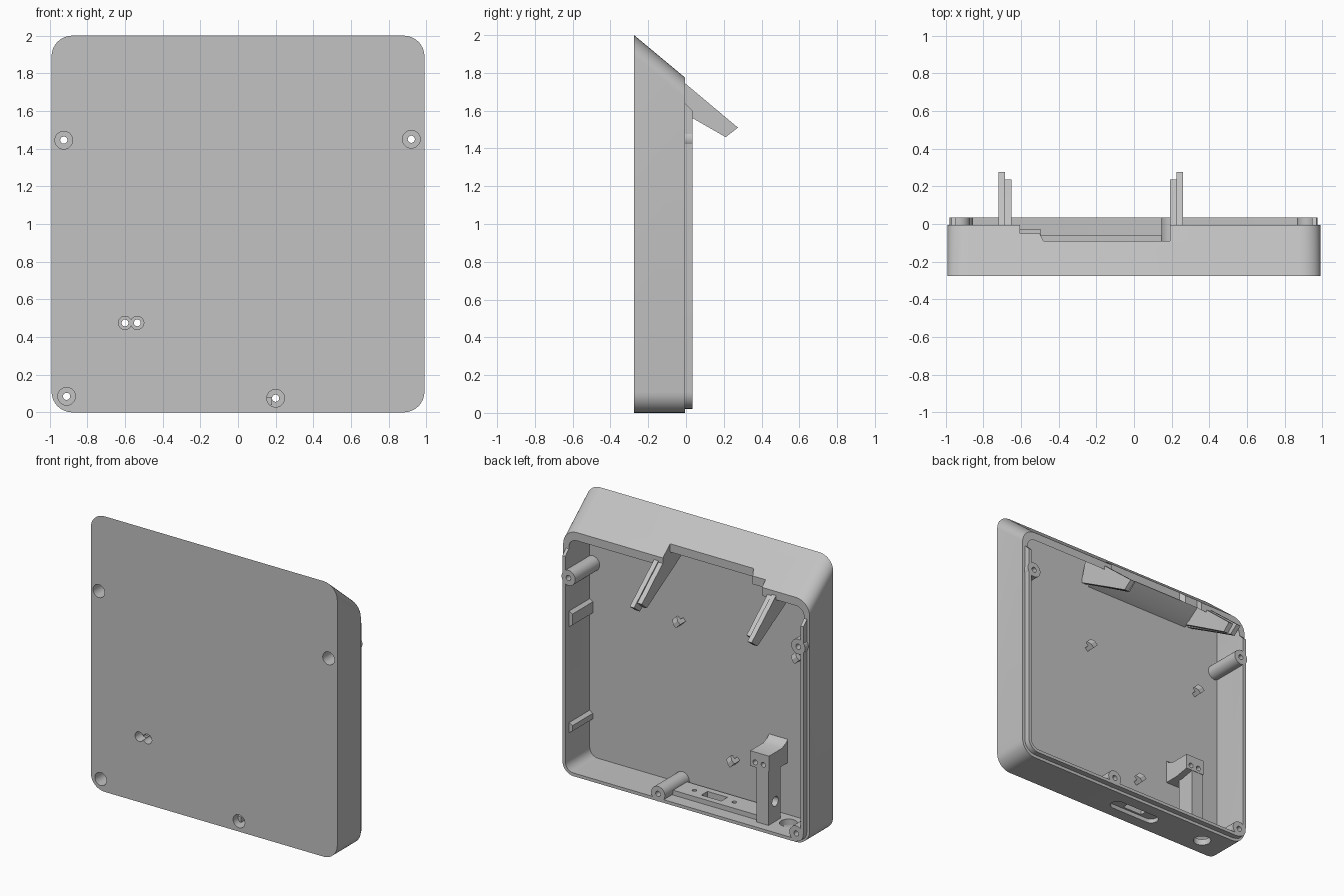
import bpy, bmesh, math
from mathutils import Matrix, Vector

old = bpy.data.objects.get("Cube")
if old:
    bpy.data.objects.remove(old)

grey = bpy.data.materials.new("light grey plastic")
grey.use_nodes = True
COLOUR = (0.54, 0.54, 0.54, 1)
grey.diffuse_color = COLOUR
grey.node_tree.nodes["Principled BSDF"].inputs["Base Color"].default_value = COLOUR


def finish(name, bm):
    bmesh.ops.recalc_face_normals(bm, faces=bm.faces)
    mesh = bpy.data.meshes.new(name)
    bm.to_mesh(mesh)
    bm.free()
    mesh.materials.append(grey)
    ob = bpy.data.objects.new(name, mesh)
    bpy.context.collection.objects.link(ob)
    return ob


def loft(name, rings, closed=False):
    """Skin a list of equal rings; cap the ends, or join them when closed."""
    bm = bmesh.new()
    rows = [[bm.verts.new(p) for p in ring] for ring in rings]
    n = len(rows[0])
    pairs = list(zip(rows, rows[1:]))
    if closed:
        pairs.append((rows[-1], rows[0]))
    else:
        bm.faces.new(rows[0])
        bm.faces.new(rows[-1])
    for a, b in pairs:
        for i in range(n):
            j = (i + 1) % n
            bm.faces.new((a[i], a[j], b[j], b[i]))
    return finish(name, bm)


def prism(name, pts, axis, lo, hi):
    def place(p, d):
        return {"x": (d, p[0], p[1]), "y": (p[0], d, p[1]), "z": (p[0], p[1], d)}[axis]
    return loft(name, [[place(p, d) for p in pts] for d in (lo, hi)])


def box(name, x, y, z):
    return prism(name, [(x[0], y[0]), (x[1], y[0]), (x[1], y[1]), (x[0], y[1])], "z", *z)


def rod(name, centre, r, axis, lo, hi, stretch=0, n=32):
    """Cylinder, or a stadium when stretched along its first axis."""
    pts = []
    for i in range(n):
        t = math.tau * (i + 0.5) / n
        push = math.copysign(stretch, math.cos(t))
        pts.append((centre[0] + r * math.cos(t) + push, centre[1] + r * math.sin(t)))
    return prism(name, pts, axis, lo, hi)


def cut(ob, cutters):
    bpy.context.view_layer.objects.active = ob
    for c in cutters:
        m = ob.modifiers.new("cut", "BOOLEAN")
        m.operation = "DIFFERENCE"
        m.solver = "EXACT"
        m.object = c
        bpy.ops.object.modifier_apply(modifier=m.name)


def outline(y, inset, top, segs=8):
    r = 0.11 - inset
    half = 0.99 - inset - r
    ring = []
    for k, (cx, cz) in enumerate(((half, top - r), (-half, top - r),
                                  (-half, inset + r), (half, inset + r))):
        for i in range(segs + 1):
            t = math.pi / 2 * (k + i / segs)
            ring.append((cx + r * math.cos(t), y, cz + r * math.sin(t)))
    return ring


FRONT, FLOOR, RIM, LIP = -0.275, -0.245, -0.005, 0.035

# Shell: hollow tray with a sloping top wall, open at the back
shell = loft("shell", [outline(FRONT, 0, 2), outline(RIM, 0, 1.775),
                       outline(RIM, 0.045, 1.715), outline(FLOOR, 0.045, 1.915)])

# Raised lip round the sides and bottom of the rim
lip = loft("rim_lip", [outline(RIM, 0.022, 1.75), outline(LIP, 0.022, 1.75),
                       outline(LIP, 0.045, 1.715), outline(RIM, 0.045, 1.715)], True)
lip_trim = prism("lip_trim", [(-0.02, 1.655), (0.1, 1.535), (0.1, 2), (-0.02, 2)], "x", -1.2, 1.2)
cut(lip, [lip_trim])

# Screw bosses with webs to the nearest wall
screws = [(-0.925, 1.445), (0.92, 1.45), (-0.91, 0.085), (0.2, 0.075)]
cutters = [lip_trim]
for i, (x, z) in enumerate(screws):
    boss = rod(f"screw_boss_{i + 1}", (x, z), 0.055, "y", -0.26, LIP)
    bore = rod("bore", (x, z), 0.019, "y", -0.4, 0.2)
    sink = rod("sink", (x, z), 0.047, "y", -0.4, -0.16)
    cut(boss, [bore, sink])
    cut(shell, [bore, sink])
    cut(lip, [bore])
    cutters += [bore, sink]

# Notch in the sloping top wall
notch = prism("notch", [(-0.605, 0.1), (-0.605, -0.05), (-0.5, -0.05), (-0.48, -0.09),
                        (0.19, -0.09), (0.19, 0.1)], "z", 1.6, 2.1)

# Connector slot and cable hole in the bottom wall
recess = rod("recess", (-0.12, -0.14), 0.05, "z", -0.1, 0.03, 0.15)
port = box("port", (-0.21, -0.05), (-0.175, -0.105), (-0.2, 0.2))
cable = rod("cable", (-0.725, -0.14), 0.06, "z", -0.1, 0.06)
pins = [rod("pin", (x, -0.14), 0.015, "z", 0.06, 0.2) for x in (0.03, -0.29)]
cut(shell, [notch, recess, port, cable])
plate = box("connector_plate", (-0.54, 0.18), (-0.22, -0.06), (0.04, 0.08))
cut(plate, [port] + pins)
cutters += [notch, recess, port, cable] + pins

# Sensor post with a head that flares into the front wall
head = prism("sensor_head", [(-0.255, 0.6), (-0.225, 0.57), (-0.18, 0.55), (-0.03, 0.55),
                             (-0.03, 0.44), (-0.14, 0.42), (-0.255, 0.42)], "x", -0.645, -0.495)
post = box("sensor_post", (-0.64, -0.545), (-0.17, -0.032), (0.04, 0.445))
post_hole = rod("post_hole", (-0.11, 0.19), 0.035, "x", -0.8, -0.59)
cut(post, [post_hole])
cutters.append(post_hole)
for x in (-0.6, -0.535):
    eye = rod("eye", (x, 0.475), 0.018, "y", -0.4, 0.1)
    eye_sink = rod("eye_sink", (x, 0.475), 0.035, "y", -0.4, -0.2)
    for part in (shell, head):
        cut(part, [eye, eye_sink])
    cutters += [eye, eye_sink]

# Pair of stepped support arms reaching out of the back
long_arm = [(-0.2, 1.9), (-0.005, 1.745), (0.275, 1.51), (0.21, 1.46), (0.035, 1.56), (-0.25, 1.72)]
short_arm = [(-0.2, 1.89), (-0.005, 1.735), (0.235, 1.53), (0.18, 1.48), (0.035, 1.565), (-0.25, 1.73)]
for side, centre in ((-1, -0.685), (1, 0.225)):
    label = "left" if side > 0 else "right"
    for name, pts, a, b in (("arm", long_arm, 0, 0.035), ("arm_rail", short_arm, -0.035, 0)):
        lo, hi = sorted((centre + side * a, centre + side * b))
        prism(f"{label}_{name}", pts, "x", lo, hi)

# Shelf under the top wall between the arms
prism("arm_shelf", [(-0.26, 1.93), (-0.26, 1.7), (-0.19, 1.73), (-0.1, 1.795)], "x", -0.66, 0.2)

# Ribs on the left inner wall
for i, (z0, z1) in enumerate(((0.3, 0.38), (1.07, 1.19))):
    prism(f"wall_rib_{i + 1}", [(0.95, z0), (0.92, z0 + 0.02), (0.92, z1 - 0.02), (0.95, z1)],
          "y", -0.25, -0.01)

# Small hooks on the inside of the front wall
for i, (x, z) in enumerate(((0.205, 1.225), (-0.23, 0.33), (-0.75, 1.22))):
    hook = prism(f"hook_{i + 1}", [(-0.25, -0.02), (-0.18, -0.02), (-0.18, 0.01), (-0.2, 0.04),
                                   (-0.215, 0.04), (-0.215, 0.01), (-0.25, 0.01)], "x", -0.025, 0.025)
    hook.data.transform(Matrix.Translation(Vector((x, 0, z))) @ Matrix.Rotation(math.radians(45), 4, "Y"))

# Remove cutters and smooth the rounded faces
for c in cutters:
    bpy.data.objects.remove(c)
bpy.ops.object.select_all(action="DESELECT")
for ob in bpy.context.collection.objects:
    if ob.type == "MESH":
        ob.select_set(True)
        bpy.context.view_layer.objects.active = ob
bpy.ops.object.shade_smooth_by_angle(angle=math.radians(30))
